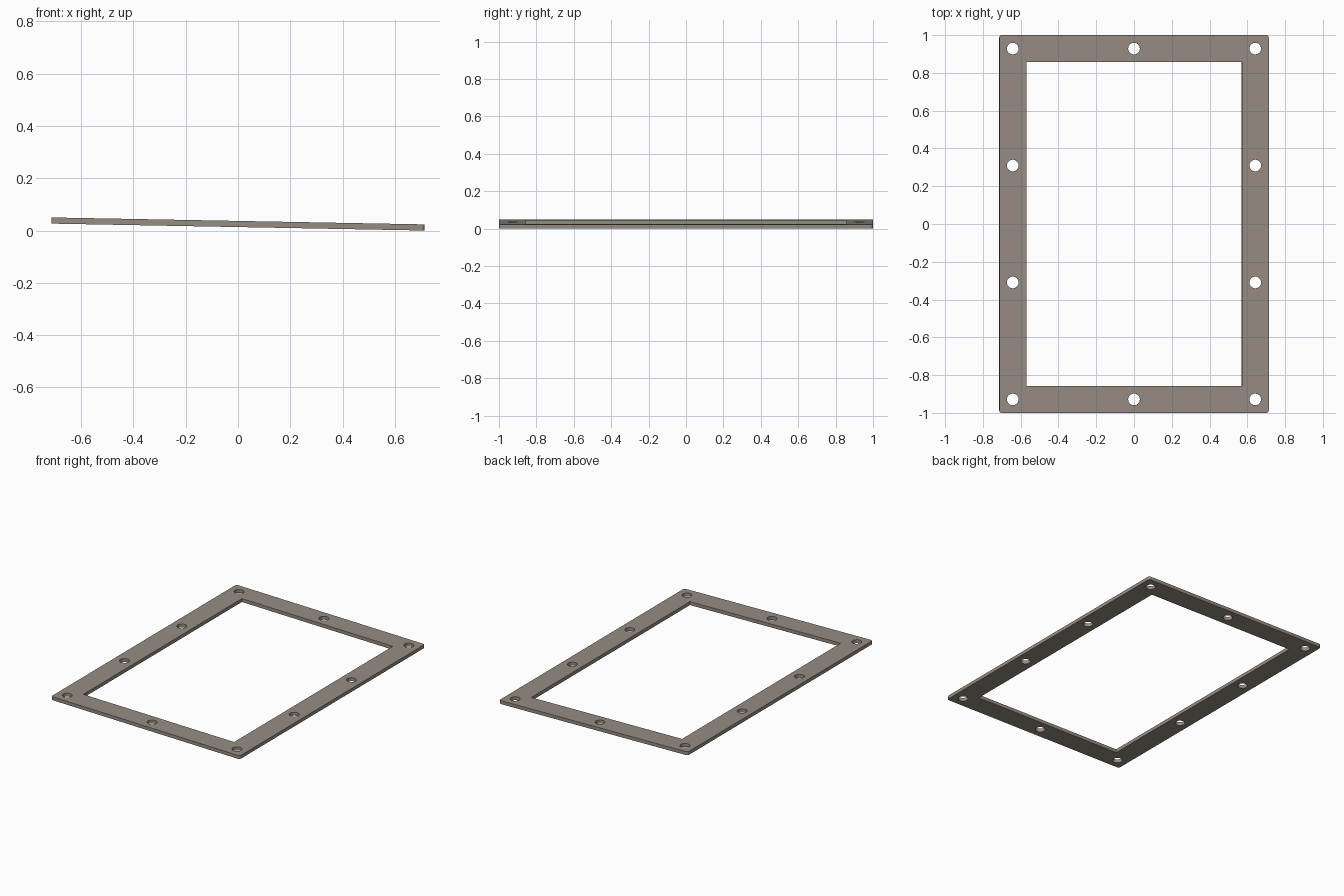
import bpy
import bmesh
from math import atan2, cos, sin, pi, radians

cube = bpy.data.objects.get("Cube")
if cube:
    bpy.data.objects.remove(cube, do_unlink=True)

HALF_X, HALF_Y = 0.7135, 1.0
RAIL = 0.143
THICK = 0.0235
CORNER = 0.0143
HOLE = 0.031
DROP = 0.0265

metal = bpy.data.materials.new("warm grey metal")
metal.use_nodes = True
colour = (0.305, 0.266, 0.227, 1)
metal.diffuse_color = colour
metal.node_tree.nodes["Principled BSDF"].inputs["Base Color"].default_value = colour


def arc(cx, cy, r, start, sweep, steps):
    return [(cx + r * cos(start + sweep * i / steps),
             cy + r * sin(start + sweep * i / steps)) for i in range(steps + 1)]


def add_loop(curve, points):
    spline = curve.splines.new("POLY")
    spline.points.add(len(points) - 1)
    for p, (x, y) in zip(spline.points, points):
        p.co = (x, y, 0, 1)
    spline.use_cyclic_u = True


# Flat outline with window and bolt holes, given thickness
outline = bpy.data.curves.new("frame_outline", "CURVE")
outline.dimensions = "2D"
outline.fill_mode = "BOTH"
outline.extrude = THICK / 2

outer = []
for i, (sx, sy) in enumerate([(1, 1), (-1, 1), (-1, -1), (1, -1)]):
    outer += arc(sx * (HALF_X - CORNER), sy * (HALF_Y - CORNER), CORNER,
                 i * pi / 2, pi / 2, 6)
add_loop(outline, outer)

ix, iy = HALF_X - RAIL, HALF_Y - RAIL
add_loop(outline, [(ix, iy), (-ix, iy), (-ix, -iy), (ix, -iy)])

# Bolt holes: four along each long rail, one mid-way on each short rail
hx, hy = HALF_X - RAIL / 2, HALF_Y - RAIL / 2
holes = [(s * hx, hy * k / 3) for s in (-1, 1) for k in (-3, -1, 1, 3)]
holes += [(0, -hy), (0, hy)]
for x, y in holes:
    add_loop(outline, arc(x, y, HOLE, 0, 2 * pi, 32)[:-1])

# Convert to a welded mesh
source = bpy.data.objects.new("frame_outline", outline)
bpy.context.collection.objects.link(source)
bpy.context.view_layer.update()
evaluated = source.evaluated_get(bpy.context.evaluated_depsgraph_get())
mesh = bpy.data.meshes.new_from_object(evaluated)
bpy.data.objects.remove(source, do_unlink=True)

bm = bmesh.new()
bm.from_mesh(mesh)
bmesh.ops.remove_doubles(bm, verts=bm.verts, dist=0.0001)
bmesh.ops.recalc_face_normals(bm, faces=bm.faces)
bm.to_mesh(mesh)
bm.free()
mesh.materials.clear()
mesh.materials.append(metal)

# Place the plate with its slight tilt down toward +x
frame = bpy.data.objects.new("flange_frame", mesh)
bpy.context.collection.objects.link(frame)
frame.rotation_euler.y = atan2(DROP, 2 * HALF_X)
frame.location.z = (THICK + DROP) / 2

bpy.ops.object.select_all(action="DESELECT")
frame.select_set(True)
bpy.context.view_layer.objects.active = frame
bpy.ops.object.shade_smooth_by_angle(angle=radians(30))
